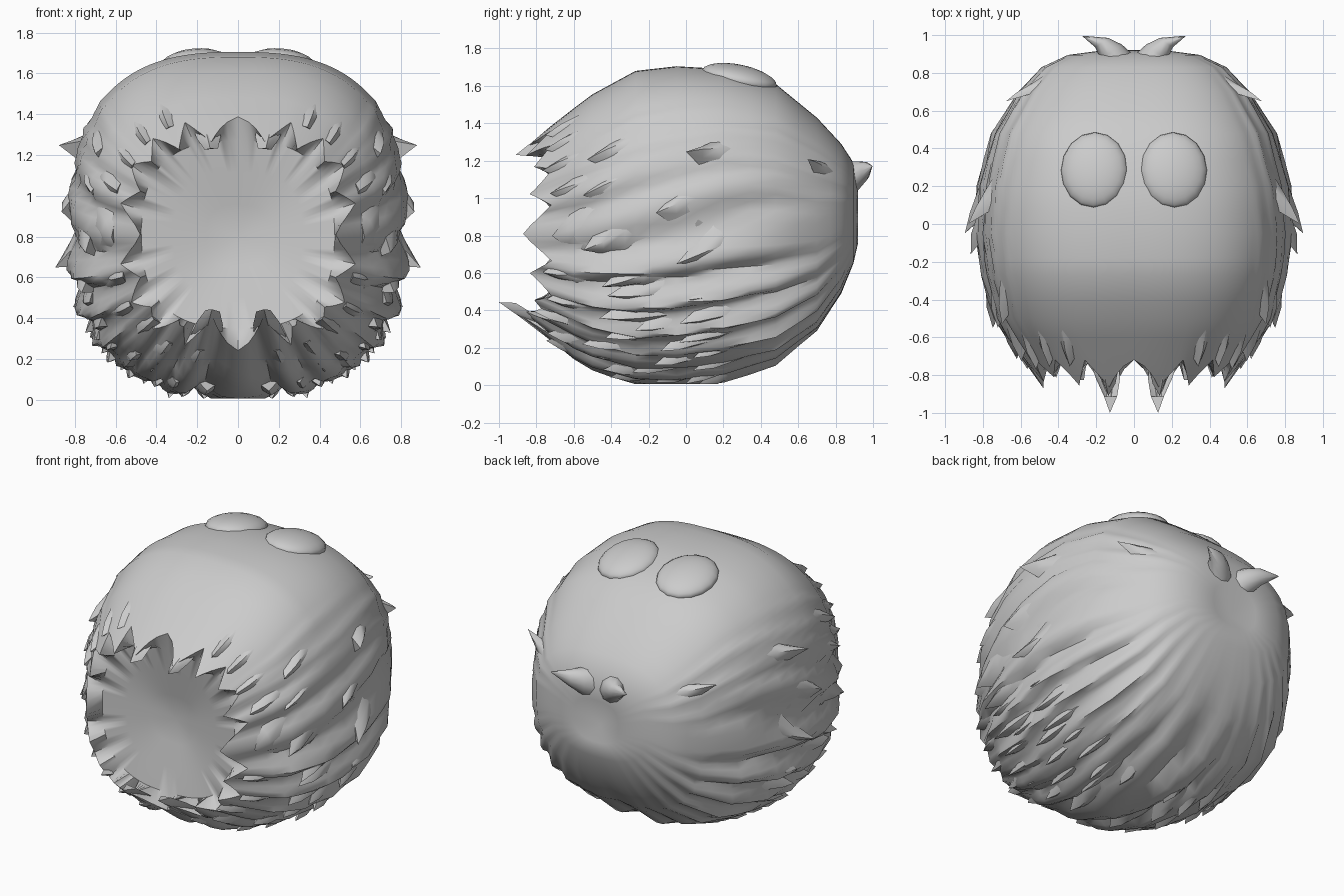
import bpy, bmesh, math, random
from mathutils import Vector

if "Cube" in bpy.data.objects:
    bpy.data.objects.remove(bpy.data.objects["Cube"])

random.seed(7)
# Body profile along y: (y, half width, top z, bottom z)
PROFILE = [(0.92, 0.16, 1.03, 0.76), (0.895, 0.35, 1.19, 0.65), (0.83, 0.49, 1.29, 0.49),
           (0.70, 0.61, 1.43, 0.29), (0.48, 0.74, 1.61, 0.12), (0.20, 0.81, 1.69, 0.04),
           (-0.05, 0.82, 1.705, 0.02), (-0.27, 0.79, 1.68, 0.035), (-0.50, 0.72, 1.555, 0.11),
           (-0.68, 0.61, 1.42, 0.21), (-0.85, 0.49, 1.28, 0.34), (-1.02, 0.40, 1.16, 0.45)]


def section(y):
    for a, b in zip(PROFILE, PROFILE[1:]):
        if y >= b[0]:
            t = min(1, max(0, (a[0] - y) / (a[0] - b[0])))
            return [a[k] + (b[k] - a[k]) * t for k in (1, 2, 3)]
    return list(PROFILE[-1][1:])


def clamp(v):
    return min(1, max(0, v))


def surf(y, th, off=0.0):
    """Point on the body; th runs from the top (0) down the side to the bottom (pi)."""
    w, top, bot = section(y)
    s, c = math.sin(th), math.cos(th)
    x = w * math.copysign(abs(s) ** 0.75, s)
    z = (top - bot) / 2 * math.copysign(abs(c) ** 0.77, c)
    d = Vector((x, 0, z))
    if d.length > 1e-6:
        d += d.normalized() * off
    return Vector((d.x, y, max(0.005, d.z + (top + bot) / 2)))


def ridge(y, th):
    """Furrows of combed fur, fading out on the crown and toward the back whorl."""
    a = abs(th)
    mask = clamp((a - 0.8) / 0.5) * clamp((0.9 - y) / 0.45) * clamp((y + 0.8) / 0.2)
    p = a + (0.16 if a < 1.6 else 0.05) * y
    saw = (p * 4.4 + 0.12 * math.sin(4 * y)) % 1.0
    wave = saw / 0.75 if saw < 0.75 else (1 - saw) / 0.25
    return mask * (0.05 * wave + 0.018 * math.sin(p * 23 + 3 * y) - 0.025)


def smooth(ob, angle):
    bpy.ops.object.select_all(action='DESELECT')
    ob.select_set(True)
    bpy.context.view_layer.objects.active = ob
    bpy.ops.object.shade_smooth_by_angle(angle=math.radians(angle))


def finish(name, bm, angle=50):
    bmesh.ops.recalc_face_normals(bm, faces=bm.faces)
    me = bpy.data.meshes.new(name)
    bm.to_mesh(me)
    bm.free()
    ob = bpy.data.objects.new(name, me)
    bpy.context.collection.objects.link(ob)
    smooth(ob, angle)
    return ob


# Furry body: rings from the back whorl to a jagged front rim and hollow front
N = 144
TOOTH = 8
bm = bmesh.new()
angles = [-math.pi + 2 * math.pi * i / N for i in range(N)]
rings = []
for y in [0.92, 0.895, 0.83, 0.77, 0.70, 0.6, 0.48, 0.34, 0.2, 0.08, -0.05, -0.18, -0.27, -0.4, -0.5, -0.6]:
    rings.append([bm.verts.new(surf(y, t, ridge(y, t))) for t in angles])
rim = []
for i, t in enumerate(angles):
    h = TOOTH // 2
    tooth = 1 - abs((i % TOOTH) - h) / h
    low = 0.07 if abs(t) > 2.7 else 0.0
    y = -0.72 - (0.12 + low + 0.03 * math.sin(abs(t) * 5)) * tooth
    rim.append(bm.verts.new(surf(y, t)))
rings.append(rim)
for y, k in ((-0.71, 0.9), (-0.685, 0.6), (-0.655, 0.3)):
    ring = []
    for t in angles:
        p = surf(-0.80, t)
        ring.append(bm.verts.new((p.x * k, y, 0.8 + (p.z - 0.8) * k)))
    rings.append(ring)
for a, b in zip(rings, rings[1:]):
    for i in range(N):
        j = (i + 1) % N
        bm.faces.new((a[i], a[j], b[j], b[i]))
for ring, c in ((rings[0], (0, 0.87, 0.85)), (rings[-1], (0, -0.63, 0.8))):
    v = bm.verts.new(c)
    for i in range(N):
        bm.faces.new((ring[i], ring[(i + 1) % N], v))
finish("furry_body", bm)


# Pointed locks growing gradually out of the fur, tips toward the front
def tuft(bm, y, th, length, width, lift, lean=0.15):
    rows = []
    for t, wk in ((0, 0.9), (0.3, 1.0), (0.55, 0.95), (0.78, 0.6)):
        yy = y + length * (1 - t)
        c = th - lean * (1 - t)
        up = lift * t * t
        mid = -0.04 + 0.06 * t
        rows.append([bm.verts.new(surf(yy, c + s * width * wk, o)) for s, o in
                     ((-1, -0.05 + up * 0.3), (-0.5, mid - 0.015 + up * 0.7), (0, mid + up),
                      (0.5, mid - 0.015 + up * 0.7), (1, -0.05 + up * 0.3))])
    tip = bm.verts.new(surf(y, th, lift))
    for a, b in zip(rows, rows[1:]):
        for k in range(4):
            bm.faces.new((a[k], a[k + 1], b[k + 1], b[k]))
    e = rows[-1]
    for k in range(5):
        bm.faces.new((e[k], e[(k + 1) % 5], tip))


bm = bmesh.new()
# large side locks: tip y, angle, length, width, lift
for y, th, ln, w, h in [(0.65, 1.15, 0.22, 0.16, 0.09), (0.0, 1.25, 0.4, 0.13, 0.10),
                        (-0.05, 1.72, 0.5, 0.1, 0.085), (-0.16, 1.54, 0.5, 0.12, 0.06),
                        (-0.53, 1.15, 0.45, 0.14, 0.05), (-0.55, 1.65, 0.5, 0.12, 0.06),
                        (-0.45, 1.87, 0.5, 0.12, 0.06), (-0.55, 1.4, 0.45, 0.12, 0.04)]:
    tuft(bm, y, th, ln, w, h)
# combed lower rows
for r, y in enumerate((0.05, -0.2, -0.48)):
    for k in range(7):
        tuft(bm, y + random.uniform(-0.1, 0.1), 1.95 + k * 0.18 + 0.07 * (r % 2),
             random.uniform(0.4, 0.55), 0.1, random.uniform(0.02, 0.05), 0.03)
# outer fringe around the front opening
for k in range(10):
    tuft(bm, -0.76 + random.uniform(-0.06, 0.05), 0.5 + k * 0.27, 0.4, 0.14, 0.035, 0.05)
tuft(bm, -1.0, 2.93, 0.4, 0.13, 0.0, 0.0)
tuft(bm, -0.91, 0.2, 0.3, 0.11, 0.0, 0.0)
ob = finish("fur_tufts", bm)
ob.modifiers.new("mirror", 'MIRROR')

# Curled pair of tufts at the back
bm = bmesh.new()
path = [((0.06, 0.74, 1.06), 0.14), ((0.08, 0.84, 1.09), 0.11), ((0.12, 0.91, 1.12), 0.08),
        ((0.17, 0.96, 1.145), 0.05), ((0.27, 0.995, 1.17), 0.003)]
rings = []
for p, r in path:
    rings.append([bm.verts.new(Vector(p) + r * Vector((math.cos(a) * 0.7, -math.cos(a) * 0.5, math.sin(a))))
                  for a in [math.tau * i / 10 for i in range(10)]])
for a, b in zip(rings, rings[1:]):
    for i in range(10):
        bm.faces.new((a[i], a[(i + 1) % 10], b[(i + 1) % 10], b[i]))
bm.faces.new(rings[0])
bm.faces.new(rings[-1])
ob = finish("back_tufts", bm)
ob.modifiers.new("mirror", 'MIRROR')

# Flattened eyes on the crown
for side in (-1, 1):
    bpy.ops.mesh.primitive_uv_sphere_add(segments=16, ring_count=10, location=(side * 0.21, 0.285, 1.64),
                                         rotation=(math.radians(-12), side * math.radians(5), 0))
    ob = bpy.context.object
    ob.name = "eye_right" if side > 0 else "eye_left"
    ob.scale = (0.177, 0.205, 0.072)
    smooth(ob, 60)
